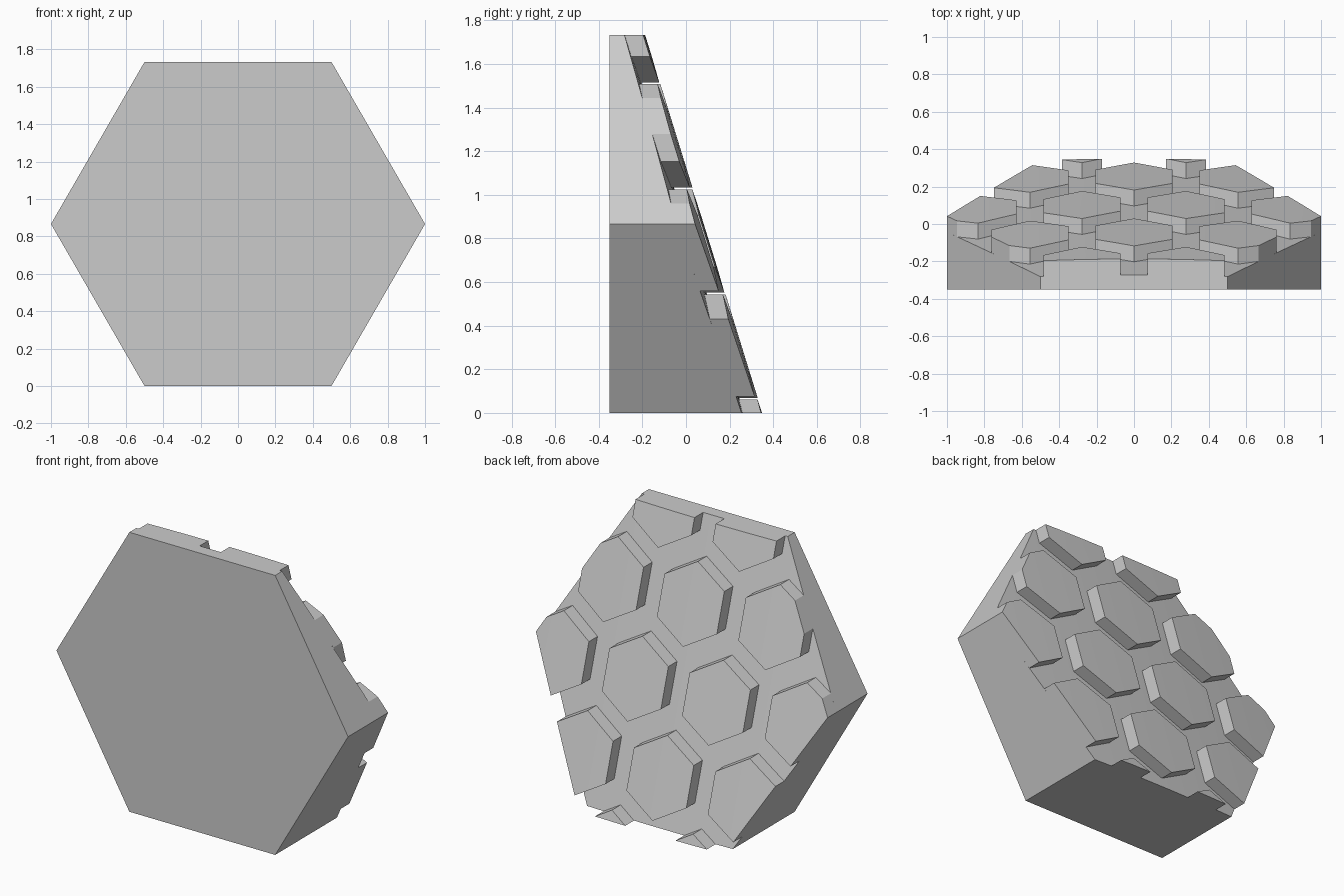
import bpy, bmesh, math
from mathutils import Vector

cube = bpy.data.objects.get("Cube")
if cube:
    bpy.data.objects.remove(cube, do_unlink=True)

APOTHEM = math.sqrt(3) / 2
FRONT = -0.35
TILE_RADIUS = 0.237
STEP_X, STEP_Z = 0.556, 0.482
TILE_HEIGHT = 0.085

# Single material
grey = bpy.data.materials.new("plain grey")
grey.use_nodes = True
COLOUR = (0.6, 0.6, 0.6, 1)
grey.diffuse_color = COLOUR
grey.node_tree.nodes["Principled BSDF"].inputs["Base Color"].default_value = COLOUR


def slope(x, z):
    """Depth of the sloping, gently rounded back."""
    return 0.265 - 0.31 * z - 0.04 * x * x


def cut(bm, point, normal, clear):
    geom = bm.verts[:] + bm.edges[:] + bm.faces[:]
    bmesh.ops.bisect_plane(bm, geom=geom, plane_co=point, plane_no=normal,
                           dist=1e-5, clear_outer=clear)


def hex_slab(name, cx, cz, radius, turn, near, far, open_front=False):
    """Hexagon trimmed to the outline and extruded between two depth functions."""
    bm = bmesh.new()
    corners = [math.radians(60 * i + turn) for i in range(6)]
    bm.faces.new([bm.verts.new((cx + radius * math.cos(a), 0, cz + radius * math.sin(a)))
                  for a in corners])
    # Trim to the outer hexagon
    for i in range(6):
        a = math.radians(60 * i + 30)
        n = Vector((math.cos(a), 0, math.sin(a)))
        cut(bm, Vector((0, 0, APOTHEM)) + n * APOTHEM, n, True)
    if not bm.faces:
        bm.free()
        return
    # Narrow strips let the back follow its curve
    for i in range(-9, 10):
        cut(bm, (i / 10, 0, 0), (1, 0, 0), False)
    front = bm.faces[:]
    result = bmesh.ops.extrude_face_region(bm, geom=front, use_keep_orig=True)
    back = {g for g in result["geom"] if isinstance(g, bmesh.types.BMVert)}
    for v in bm.verts:
        depth = far if v in back else near
        v.co.y = depth(v.co.x, v.co.z)
    bmesh.ops.recalc_face_normals(bm, faces=bm.faces)
    if open_front:
        bmesh.ops.delete(bm, geom=front, context='FACES_ONLY')
    bmesh.ops.dissolve_limit(bm, angle_limit=math.radians(0.2),
                             verts=bm.verts, edges=bm.edges)
    mesh = bpy.data.meshes.new(name)
    bm.to_mesh(mesh)
    bm.free()
    mesh.materials.append(grey)
    obj = bpy.data.objects.new(name, mesh)
    bpy.context.collection.objects.link(obj)
    bpy.ops.object.select_all(action='DESELECT')
    obj.select_set(True)
    bpy.context.view_layer.objects.active = obj
    bpy.ops.object.shade_smooth_by_angle(angle=math.radians(20))


# Wedge-shaped hexagonal body
hex_slab("body", 0, APOTHEM, 1, 0, lambda x, z: FRONT, slope)

# Raised tiles in staggered rows on the back
for row in range(5):
    z = -0.176 + row * STEP_Z
    columns = (-1, 0, 1) if row % 2 else (-1.5, -0.5, 0.5, 1.5)
    for col in columns:
        hex_slab("raised_tile", col * STEP_X, z, TILE_RADIUS, 30, slope,
                 lambda x, z: slope(x, z) + TILE_HEIGHT, True)
